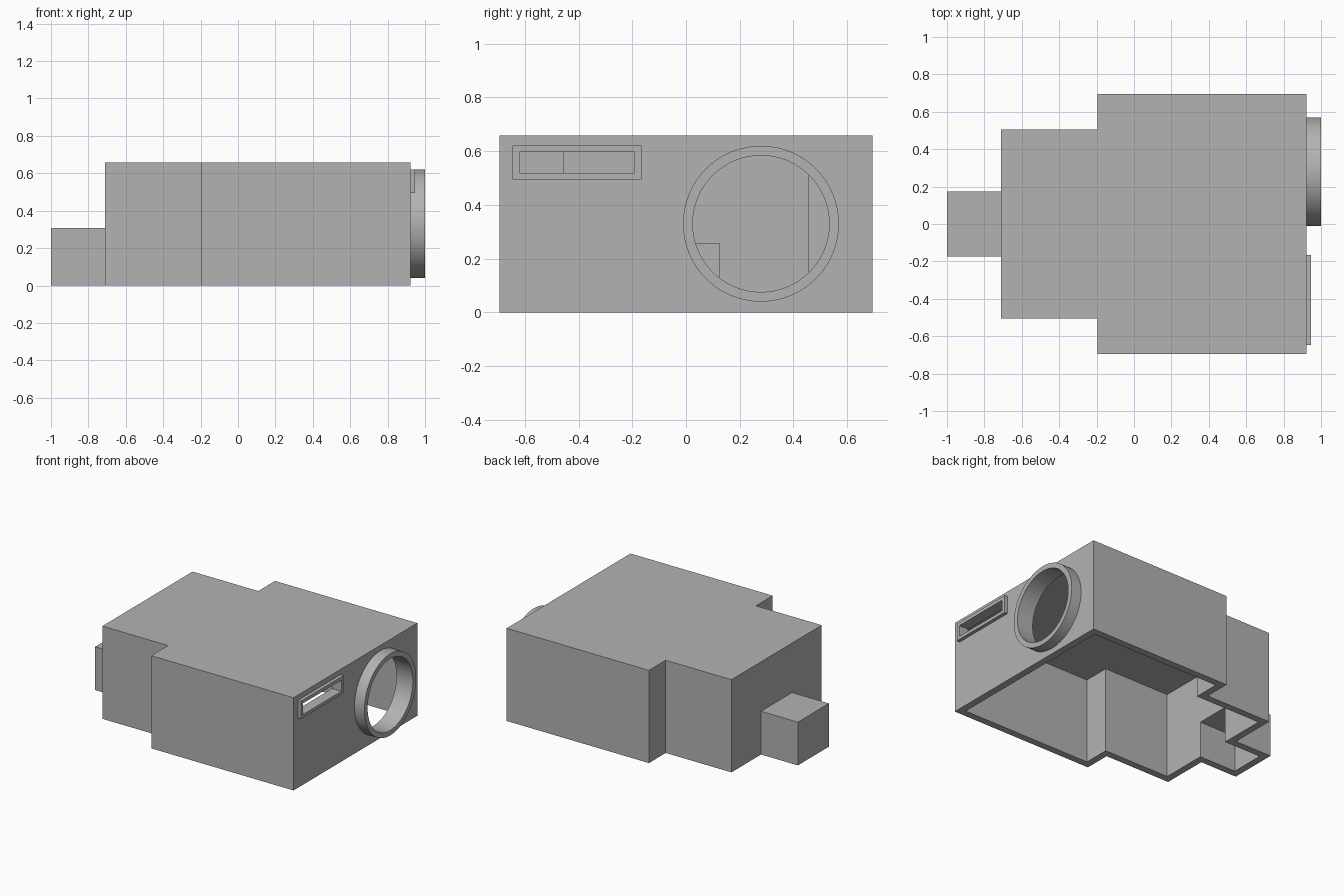
import bpy
import bmesh
import math
from mathutils import Matrix, Vector

cube = bpy.data.objects.get("Cube")
if cube:
    bpy.data.objects.remove(cube)

GREY = (0.45, 0.45, 0.45, 1)
grey = bpy.data.materials.new("plain grey")
grey.use_nodes = True
grey.diffuse_color = GREY
grey.node_tree.nodes["Principled BSDF"].inputs["Base Color"].default_value = GREY

WALL = 0.05
BACK, NECK, STEP, FRONT = -1.0, -0.711, -0.195, 0.922
HEIGHT, TAB_HEIGHT = 0.658, 0.307
WIDE, NARROW, TAB = 0.694, 0.506, 0.174


def add_object(name, bm):
    bmesh.ops.recalc_face_normals(bm, faces=bm.faces)
    mesh = bpy.data.meshes.new(name)
    bm.to_mesh(mesh)
    bm.free()
    mesh.materials.append(grey)
    obj = bpy.data.objects.new(name, mesh)
    bpy.context.collection.objects.link(obj)
    return obj


def box(name, x, y, z):
    bm = bmesh.new()
    lo, hi = Vector((x[0], y[0], z[0])), Vector((x[1], y[1], z[1]))
    size = hi - lo
    bmesh.ops.create_cube(bm, size=1, matrix=Matrix.Translation((lo + hi) / 2) @ Matrix.Diagonal((*size, 1)))
    return add_object(name, bm)


def stepped_block(name, inset, z0, z1):
    """Wide block with a narrower neck, mirrored about y = 0."""
    half = [(NECK + inset, NARROW - inset), (STEP + inset, NARROW - inset),
            (STEP + inset, WIDE - inset), (FRONT - inset, WIDE - inset)]
    outline = half + [(x, -y) for x, y in reversed(half)]
    bm = bmesh.new()
    face = bm.faces.new([bm.verts.new((x, y, z0)) for x, y in outline])
    top = bmesh.ops.extrude_face_region(bm, geom=[face])["geom"]
    bmesh.ops.translate(bm, vec=(0, 0, z1 - z0), verts=[v for v in top if isinstance(v, bmesh.types.BMVert)])
    return add_object(name, bm)


def disc(name, radius, x0, x1):
    """Cylinder along x, centred on the round port."""
    bm = bmesh.new()
    place = Matrix.Translation(((x0 + x1) / 2, 0.279, 0.33)) @ Matrix.Rotation(math.pi / 2, 4, "Y")
    bmesh.ops.create_cone(bm, cap_ends=True, segments=64, radius1=radius, radius2=radius,
                          depth=x1 - x0, matrix=place)
    return add_object(name, bm)


def cut(target, *cutters):
    bpy.context.view_layer.objects.active = target
    for cutter in cutters:
        mod = target.modifiers.new("cut", "BOOLEAN")
        mod.operation, mod.solver, mod.object = "DIFFERENCE", "EXACT", cutter
        bpy.ops.object.modifier_apply(modifier=mod.name)


# Hollow parts, open underneath
body = stepped_block("body_shell", 0, 0, HEIGHT)
tab = box("rear_tab", (BACK, NECK), (-TAB, TAB), (0, TAB_HEIGHT))
ring = disc("port_ring", 0.29, FRONT, 1.0)
frame = box("slot_frame", (FRONT, 0.946), (-0.646, -0.166), (0.495, 0.621))

# Cutters for the cavities and openings
body_cavity = stepped_block("body_cavity", WALL, -0.1, HEIGHT - WALL)
tab_cavity = box("tab_cavity", (BACK + WALL, NECK + 2 * WALL), (WALL - TAB, TAB - WALL), (-0.1, TAB_HEIGHT - WALL))
port_hole = disc("port_hole", 0.254, FRONT - 2 * WALL, 1.1)
slot_hole = box("slot_hole", (FRONT - 2 * WALL, 1.1), (-0.62, -0.191), (0.518, 0.597))

cut(body, body_cavity, tab_cavity, port_hole, slot_hole)
cut(tab, tab_cavity)
cut(ring, port_hole)
cut(frame, slot_hole)
for cutter in (body_cavity, tab_cavity, port_hole, slot_hole):
    bpy.data.objects.remove(cutter)

# Smooth the round surfaces and keep the corners sharp
for obj in (body, ring):
    bpy.ops.object.select_all(action="DESELECT")
    obj.select_set(True)
    bpy.context.view_layer.objects.active = obj
    bpy.ops.object.shade_smooth_by_angle(angle=math.radians(30))
